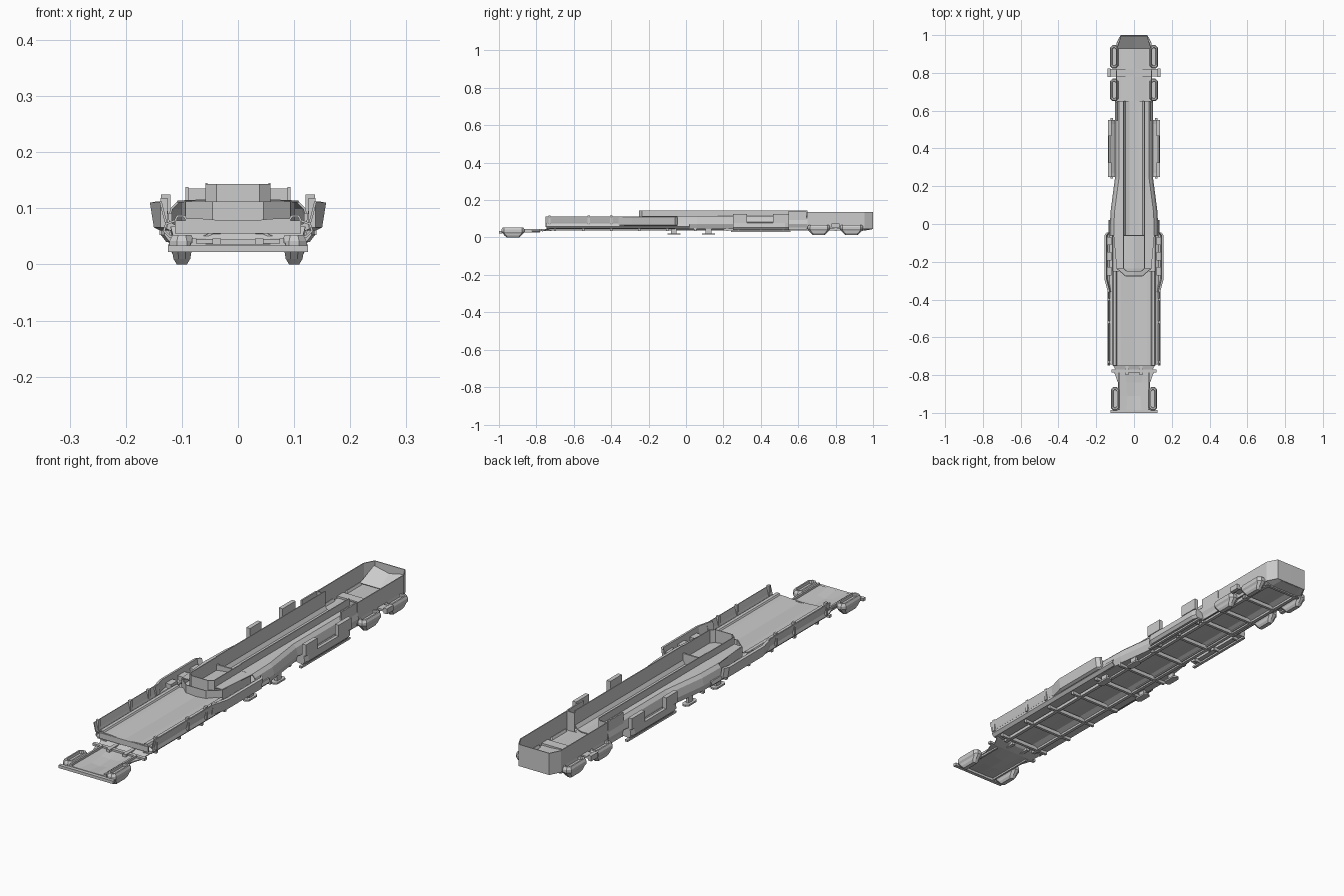
import bpy, bmesh, math

if "Cube" in bpy.data.objects:
    bpy.data.objects.remove(bpy.data.objects["Cube"])


def make(name, verts, faces, mirror=False, thick=0.0):
    """Mesh object from points; optional mirror over x and sheet thickness."""
    me = bpy.data.meshes.new(name)
    me.from_pydata(verts, [], faces)
    bm = bmesh.new()
    bm.from_mesh(me)
    bmesh.ops.recalc_face_normals(bm, faces=bm.faces)
    bm.to_mesh(me)
    bm.free()
    ob = bpy.data.objects.new(name, me)
    bpy.context.collection.objects.link(ob)
    if thick:
        m = ob.modifiers.new("Thickness", 'SOLIDIFY')
        m.thickness = thick
        m.offset = 0
    if mirror:
        m = ob.modifiers.new("Mirror", 'MIRROR')
        m.use_clip = True
    return ob


def rings(name, loops, mirror=False, caps=True, closed=True, thick=0.0):
    """Skin a series of equal-length point loops."""
    n = len(loops[0])
    verts = [p for l in loops for p in l]
    faces = []
    for i in range(len(loops) - 1):
        for j in range(n if closed else n - 1):
            k = (j + 1) % n
            faces.append((i*n+j, i*n+k, (i+1)*n+k, (i+1)*n+j))
    if caps and closed:
        faces += [tuple(range(n)), tuple(range((len(loops)-1)*n, len(loops)*n))]
    return make(name, verts, faces, mirror, thick)


def box(name, x0, x1, y0, y1, z0, z1, mirror=False):
    q = [(x0, y0), (x1, y0), (x1, y1), (x0, y1)]
    return rings(name, [[(x, y, z) for x, y in q] for z in (z0, z1)], mirror)


def sweep(name, sections, mirror=True, thick=0.004):
    """Open sheet skinned through cross-sections (y, [(x, z), ...])."""
    return rings(name, [[(x, y, z) for x, z in s] for y, s in sections],
                 mirror, False, False, thick)


def wall(name, path, z0, z1, mirror=True, thick=0.004):
    """Upright sheet following a plan path."""
    return rings(name, [[(x, y, z) for x, y in path] for z in (z0, z1)],
                 mirror, False, False, thick)


def octagon(xc, yc, w, l, z, c=0.3):
    w, l = w / 2, l / 2
    k = min(w, l) * c * 2
    p = [(w-k, l), (w, l-k), (w, k-l), (w-k, -l), (k-w, -l), (-w, k-l), (-w, l-k), (k-w, l)]
    return [(xc + x, yc + y, z) for x, y in p]


def pod(name, yc, length, zb, x=0.105):
    """Hover pod: tapered foot, bulging body, recessed top."""
    spec = [(.018, .55, 0), (.03, .72, .010), (.034, .9, .022), (.044, 1, .030),
            (.044, 1, .042), (.034, .9, .052), (.022, .78, .052), (.018, .74, .042)]
    rings(name, [octagon(x, yc, w, length * f, zb + z) for w, f, z in spec], True)


# Hover pods under both ends
pod("front_pod", -.925, .125, 0, .1)
pod("rear_pod_inner", .71, .12, .014)
pod("rear_pod_outer", .885, .125, .014)
for i, y in enumerate((-.065, .12)):
    rings(f"middle_skid_{i}", [octagon(.1, y, .03, .07, z) for z in (.015, .022)], True)
    box(f"middle_skid_stem_{i}", .094, .106, y-.015, y+.015, .02, .05, True)

# Front bogie: dished frame plate, bars and coupling
sweep("front_bogie_plate", [(-.985, [(0, .034), (.04, .034), (.085, .036)]),
                            (-.91, [(0, .026), (.035, .032), (.085, .036)]),
                            (-.84, [(0, .028), (.04, .032), (.085, .036)]),
                            (-.77, [(0, .036), (.05, .036), (.11, .036)])])
box("front_bumper", -.125, .125, -1, -.985, .022, .034)
box("front_bogie_rail", .074, .082, -.985, -.78, .026, .046, True)
box("bogie_crossbar", -.12, .12, -.785, -.77, .034, .044)
box("coupling_arm", .03, .045, -.80, -.72, .034, .046, True)
sweep("coupling_ramp", [(-.77, [(0, .034), (.10, .034)]),
                        (-.735, [(0, .042), (.115, .046)]),
                        (-.71, [(0, .066), (.12, .066)])])

# Front cargo deck with shallow valley and sloping side shell
deck = [(0, .074), (.07, .080), (.092, .080), (.096, .086), (.108, .086), (.112, .078)]
sweep("front_deck", [(-.75, deck), (-.25, deck)])
box("front_deck_edge", -.112, .112, -.752, -.745, .055, .078)
shell = [(.112, .078), (.128, .072), (.132, .060), (.122, .050), (.085, .046)]
sweep("front_side_shell", [(-.745, shell), (-.34, shell), (-.28, shell), (.02, shell)])
sweep("front_side_rail", [(-.75, [(.128, .074), (.131, .084), (.138, .112)]),
                          (-.33, [(.128, .074), (.131, .084), (.138, .112)])])
for i, y in enumerate((-.73, -.52, -.40)):
    box(f"rail_post_{i}", .126, .138, y-.006, y+.006, .066, .118, True)

# Flared middle side blisters
blister = []
for y, o in ((-.36, -.018), (-.29, 0), (-.06, 0), (-.045, -.012)):
    blister.append([(x + o, y, z) for x, z in
                    ((.122, .066), (.138, .060), (.150, .066), (.157, .110), (.146, .112), (.140, .076))])
rings("side_blister", blister, True)
for i, y in enumerate((-.25, -.17, -.09)):
    box(f"blister_block_{i}", .118, .148, y-.022, y+.022, .070, .092, True)

# Tapered middle body and its deck
def mid(w):
    return [(.058, .114), (w-.012, .112), (w, .100), (w+.008, .072), (w, .048), (.06, .044)]
sweep("middle_body", [(-.06, mid(.118)), (.06, mid(.115)), (.25, mid(.090)), (.65, mid(.090))])

# Raised nose basin with partition
wall("nose_wall", [(0, -.275), (.045, -.275), (.092, -.235), (.10, -.06)], .072, .112)
wall("nose_inner_wall", [(0, -.25), (.038, -.25), (.056, -.235), (.056, -.06)], .082, .143)
sweep("nose_ledge", [(-.235, [(.056, .112), (.092, .112)]), (-.06, [(.056, .113), (.108, .112)])])
sweep("nose_floor", [(-.272, [(0, .09), (.045, .082)]), (-.235, [(0, .094), (.09, .082)]),
                     (-.06, [(0, .094), (.098, .082)])])
box("nose_partition", -.056, .056, -.064, -.057, .06, .113)

# Long central trough
wall("trough_wall", [(.056, -.06), (.056, .65)], .07, .145)
sweep("trough_floor", [(y, [(0, .064), (.025, .064), (.045, .070), (.056, .085)]) for y in (-.06, .65)])
wall("trough_step", [(.056, .65), (.092, .65)], .05, .135)
box("step_panel", .088, .094, .545, .645, .04, .138, True)

# Rear hull, wider with chamfered closed tail
wall("rear_wall", [(.092, .65), (.092, .955), (.07, .998), (0, .998)], .045, .135)
sweep("rear_floor", [(.65, [(0, .060), (.07, .054), (.092, .054)]),
                     (.955, [(0, .060), (.07, .054), (.092, .054)]),
                     (.998, [(0, .060), (.05, .054), (.07, .054)])])
sweep("tail_underside", [(.95, [(0, .038), (.06, .038), (.09, .048)]),
                         (.996, [(0, .046), (.05, .046), (.07, .050)])])
sweep("tail_inner_slope", [(.93, [(0, .062), (.09, .062)]), (.994, [(0, .10), (.07, .115)])])
box("rear_crossbar", -.138, .138, .78, .82, .058, .066)
box("rear_crossbar_end", .124, .14, .778, .822, .052, .074, True)

# Side pontoons beside the trough with upright plates
pont = []
for y, o in ((.25, -.006), (.27, 0), (.53, 0), (.55, -.006)):
    pont.append([(x + o, y, z) for x, z in
                 ((.10, .044), (.128, .040), (.137, .052), (.134, .078), (.126, .082), (.10, .066))])
rings("side_pontoon", pont, True)
for i, (a, b) in enumerate(((.25, .325), (.465, .55))):
    box(f"pontoon_plate_{i}", .120, .137, a, b, .078, .125, True)
box("pontoon_lower_rail", .112, .124, .24, .56, .028, .036, True)
for i, y in enumerate((.28, .40, .52)):
    box(f"pontoon_hanger_{i}", .09, .12, y-.005, y+.005, .032, .046, True)

# Underside frame: long beams, cross ribs and belly channel
box("belly_beam", .066, .08, -.73, .95, .036, .05, True)
for i, y in enumerate((-.70, -.55, -.40, -.25, -.10, .05, .22, .38, .54, .66, .80, .94)):
    w = .118 if y < .1 else .088
    box(f"belly_rib_{i}", -w, w, y-.006, y+.006, .034, .05)
sweep("belly_channel", [(y, [(0, .058), (.045, .056), (.068, .046)]) for y in (-.73, .95)])
